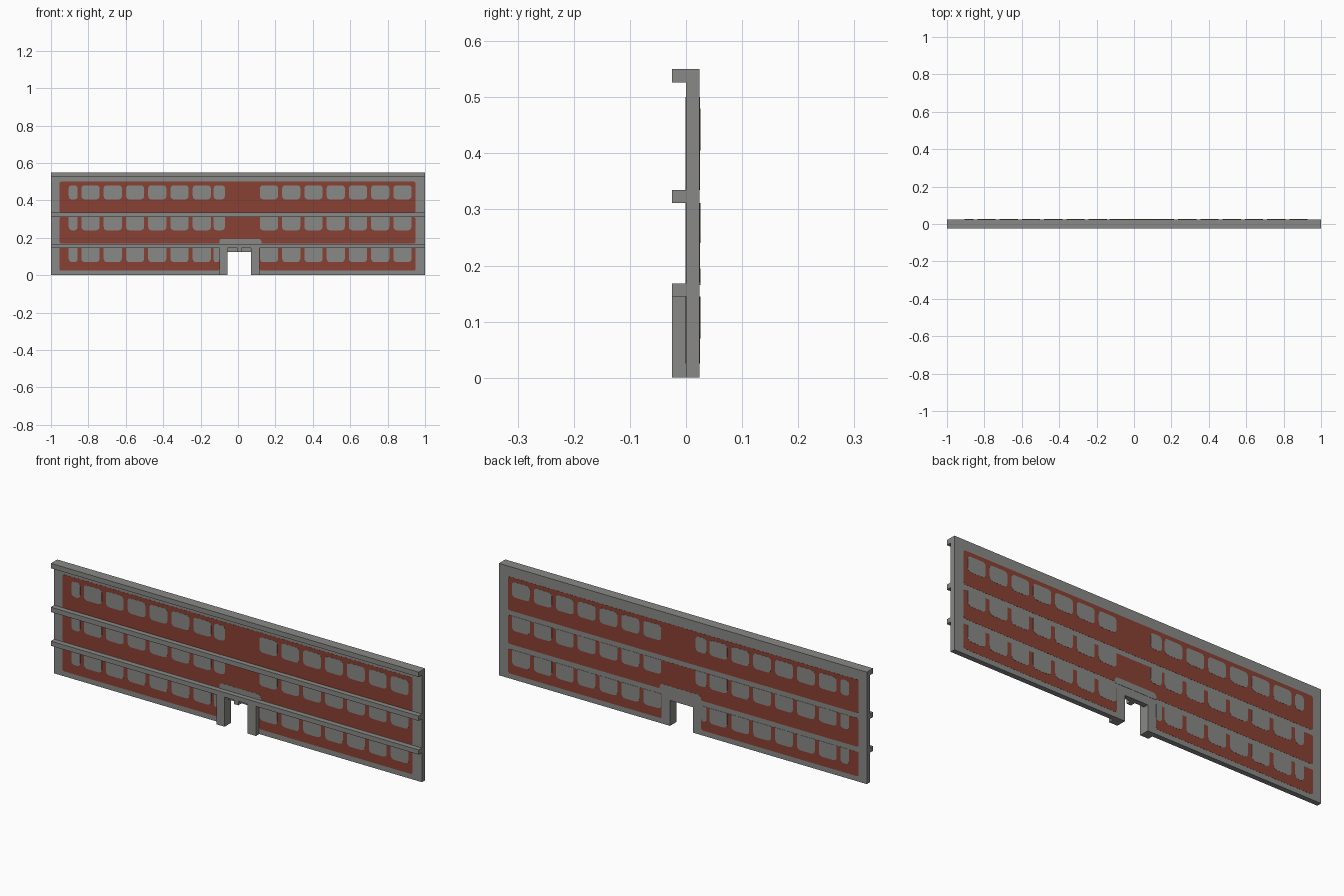
import bpy
import math

cube = bpy.data.objects.get("Cube")
if cube:
    bpy.data.objects.remove(cube, do_unlink=True)


def material(name, rgb):
    m = bpy.data.materials.new(name)
    m.use_nodes = True
    m.diffuse_color = (*rgb, 1)
    m.node_tree.nodes["Principled BSDF"].inputs["Base Color"].default_value = (*rgb, 1)
    return m


GREY = material("concrete grey", (0.25, 0.25, 0.245))
RED = material("brick red", (0.25, 0.052, 0.034))
BACK = 0.0245


def prism(name, outline, y0, y1, mat):
    """Extrude an x-z outline from y0 to y1."""
    n = len(outline)
    verts = [(x, y, z) for y in (y0, y1) for x, z in outline]
    faces = [tuple(range(n)), tuple(reversed(range(n, 2 * n)))]
    faces += [(i, i + n, (i + 1) % n + n, (i + 1) % n) for i in range(n)]
    mesh = bpy.data.meshes.new(name)
    mesh.from_pydata(verts, [], faces)
    mesh.materials.append(mat)
    ob = bpy.data.objects.new(name, mesh)
    bpy.context.collection.objects.link(ob)
    return ob


def rect(x0, x1, z0, z1):
    return [(x0, z0), (x1, z0), (x1, z1), (x0, z1)]


def rounded(x0, x1, z0, z1, low, high):
    """Rectangle with separate radii for the bottom and top corners."""
    corners = [(x0, z0, 1, 1, low, 180), (x1, z0, -1, 1, low, 270),
               (x1, z1, -1, -1, high, 0), (x0, z1, 1, -1, high, 90)]
    points = []
    for x, z, sx, sz, r, start in corners:
        if r == 0:
            points.append((x, z))
            continue
        for step in range(4):
            a = math.radians(start + 30 * step)
            points.append((x + sx * r + r * math.cos(a), z + sz * r + r * math.sin(a)))
    return points


def painted(name, outline, depth, mat):
    """Thin matching plates on the front and back of the wall."""
    prism(name + "_front", outline, -depth, 0, mat)
    prism(name + "_back", outline, BACK, BACK + depth, mat)


# Wall slab with the doorway cut out
DOOR_L, DOOR_R, DOOR_TOP = -0.055, 0.07, 0.125
prism("wall", [(-1, 0), (DOOR_L, 0), (DOOR_L, DOOR_TOP), (DOOR_R, DOOR_TOP),
               (DOOR_R, 0), (1, 0), (1, 0.55), (-1, 0.55)], 0, BACK, GREY)

# Projecting ledges, door posts and keystone
for name, z0, z1 in (("lower_ledge", 0.145, 0.168), ("middle_ledge", 0.311, 0.335),
                     ("cornice", 0.526, 0.55)):
    prism(name, rect(-1, 1, z0, z1), -0.025, 0, GREY)
POST_L, POST_R = -0.1, 0.115
prism("right_door_post", rect(POST_L, DOOR_L, 0, 0.145), -0.025, 0, GREY)
prism("left_door_post", rect(DOOR_R, POST_R, 0, 0.145), -0.025, 0, GREY)
prism("keystone", rect(-0.004, 0.019, DOOR_TOP, 0.145), -0.025, 0, GREY)

# Brick panels
EDGE_L, EDGE_R = -0.955, 0.95
painted("top_brick", rounded(EDGE_L, EDGE_R, 0.335, 0.5, 0.01, 0.01), 0.0006, RED)
painted("middle_brick", rounded(EDGE_L, EDGE_R, 0.17, 0.311, 0.01, 0.01), 0.0006, RED)
painted("bottom_brick_right", rounded(EDGE_L, POST_L, 0.025, 0.145, 0.01, 0), 0.0006, RED)
painted("bottom_brick_left", rounded(POST_R, EDGE_R, 0.025, 0.145, 0.01, 0), 0.0006, RED)
painted("door_hood", rounded(POST_L, 0.125, 0.165, 0.195, 0, 0.015), 0.0012, GREY)

# Window spans shared by all three storeys
spans = [(-0.905, -0.857), (-0.13, -0.07)]
spans += [(-0.837 + 0.119 * i, -0.74 + 0.119 * i) for i in range(6)]
spans += [(0.117 + 0.119 * i, 0.214 + 0.119 * i) for i in range(7)]

for floor, z0, z1, top_radius in (("top", 0.405, 0.48, 0.015),
                                  ("middle", 0.24, 0.311, 0),
                                  ("bottom", 0.07, 0.145, 0)):
    for i, (x0, x1) in enumerate(sorted(spans)):
        if floor == "bottom" and x0 < POST_L < x1:
            x1 = POST_L
        radius = min(0.018, (x1 - x0) * 0.4)
        painted(f"{floor}_window_{i + 1}",
                rounded(x0, x1, z0, z1, radius, top_radius), 0.0012, GREY)
